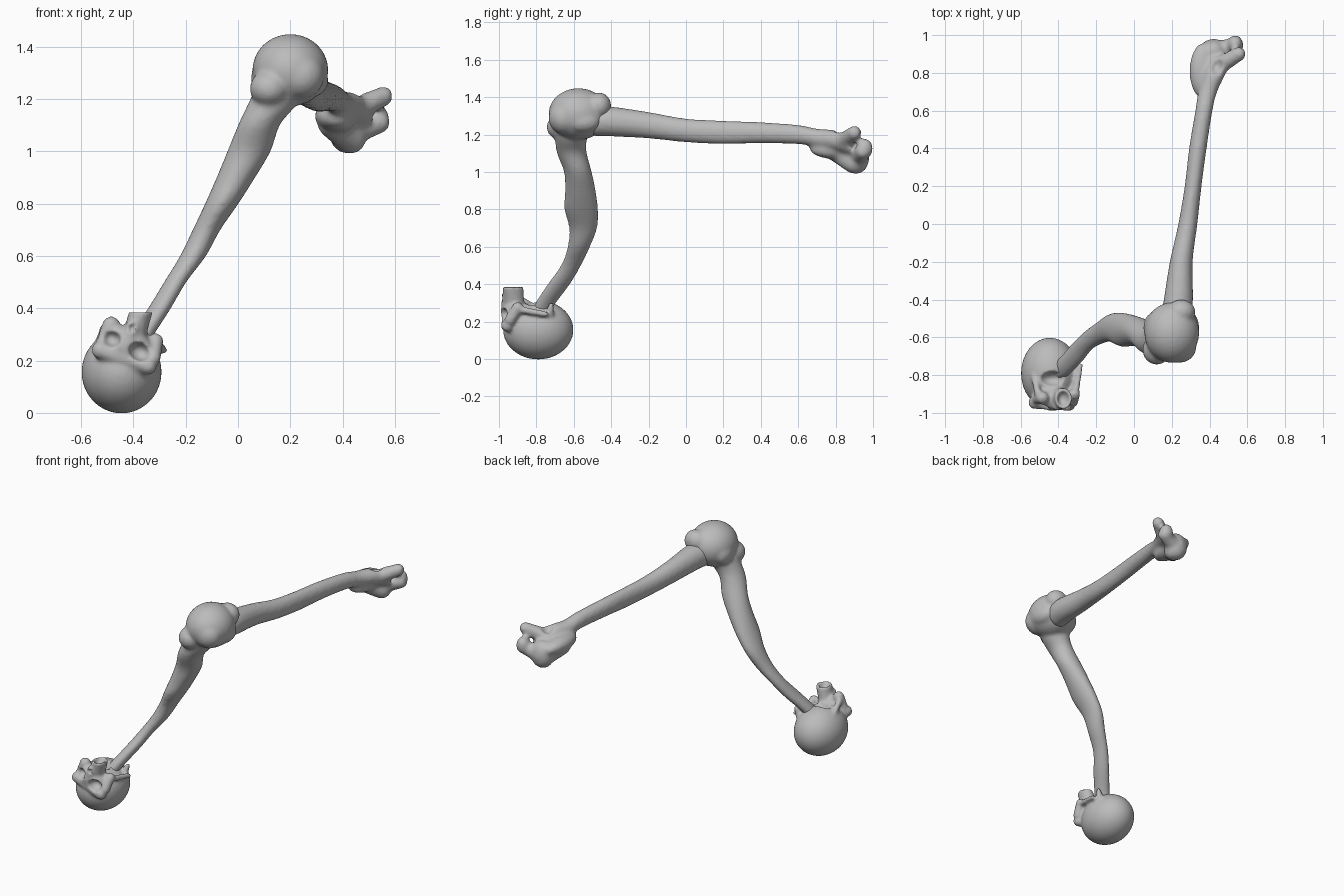
import bpy, bmesh, math
from mathutils import Matrix, Vector

if "Cube" in bpy.data.objects:
    bpy.data.objects.remove(bpy.data.objects["Cube"])

bone = bpy.data.materials.new("bone_grey")
bone.diffuse_color = (0.5, 0.5, 0.5, 1)
bone.use_nodes = True
bone.node_tree.nodes["Principled BSDF"].inputs["Base Color"].default_value = bone.diffuse_color


def ball(bm, c, r, tilt=0):
    """Ellipsoid with centre c, radii r, turned about the y axis."""
    m = Matrix.Translation(c) @ Matrix.Rotation(tilt, 4, 'Y') @ Matrix.Diagonal((*r, 1))
    bmesh.ops.create_icosphere(bm, subdivisions=4, radius=1, matrix=m)


def rod(bm, a, b, ra, rb, n=8):
    """Rounded rod made of a row of balls."""
    a, b = Vector(a), Vector(b)
    for i in range(n + 1):
        t = i / n
        ball(bm, a.lerp(b, t), [ra + (rb - ra) * t] * 3)


def spline(p, t):
    """Catmull-Rom interpolation through a list of tuples."""
    i = min(int(t), len(p) - 2)
    f = t - i
    q = [p[max(0, min(len(p) - 1, i + k))] for k in (-1, 0, 1, 2)]
    return [0.5 * (2 * b + (c - a) * f + (2 * a - 5 * b + 4 * c - d) * f ** 2
                   + (3 * b - a - 3 * c + d) * f ** 3) for a, b, c, d in zip(*q)]


def loft(bm, rings, v_axis, steps=5, sides=24):
    """Closed tube through rings (x, y, z, radius along x, radius along v_axis)."""
    loops = []
    for k in range((len(rings) - 1) * steps + 1):
        x, y, z, a, b = spline(rings, k / steps)
        loops.append([bm.verts.new(Vector((x + a * math.cos(s), y, z)) + Vector(v_axis) * b * math.sin(s))
                      for s in (2 * math.pi * j / sides for j in range(sides))])
    faces = [bm.faces.new(loops[0]), bm.faces.new(loops[-1][::-1])]
    for p, q in zip(loops, loops[1:]):
        for j in range(sides):
            n = (j + 1) % sides
            faces.append(bm.faces.new((p[j], q[j], q[n], p[n])))
    bmesh.ops.recalc_face_normals(bm, faces=faces)


def make(name, bm):
    me = bpy.data.meshes.new(name)
    bm.to_mesh(me)
    bm.free()
    ob = bpy.data.objects.new(name, me)
    bpy.context.collection.objects.link(ob)
    return ob


def fuse(name, bm, cuts, voxel, smooth):
    """Melt the parts together, carve the hollows and soften the result."""
    ob = make(name, bm)
    cb = bmesh.new()
    for c in cuts:
        ball(cb, *c)
    cutter = make(name + "_cutter", cb)
    cutter.hide_render = True

    def remesh():
        m = ob.modifiers.new("Remesh", 'REMESH')
        m.mode, m.voxel_size, m.use_smooth_shade = 'VOXEL', voxel, True
    remesh()
    if cuts:
        m = ob.modifiers.new("Carve", 'BOOLEAN')
        m.operation, m.solver, m.object, m.use_self = 'DIFFERENCE', 'EXACT', cutter, True
        remesh()
    m = ob.modifiers.new("Soften", 'SMOOTH')
    m.factor, m.iterations = 0.5, smooth
    dg = bpy.context.evaluated_depsgraph_get()
    me = bpy.data.meshes.new_from_object(ob.evaluated_get(dg))
    ob.modifiers.clear()
    ob.data = me
    bpy.data.objects.remove(cutter)
    me.materials.clear()
    me.materials.append(bone)
    for p in me.polygons:
        p.use_smooth = True
        p.material_index = 0


# Upper long bone: shaft along y with a flared, knobbly far end
bm = bmesh.new()
loft(bm, [(.22, -.5, 1.27, .08, .08), (.235, -.4, 1.27, .078, .08),
          (.25, -.2, 1.25, .061, .071), (.285, 0, 1.222, .051, .064),
          (.313, .2, 1.212, .045, .063), (.338, .4, 1.21, .047, .057),
          (.37, .6, 1.2, .046, .052), (.39, .7, 1.182, .051, .05),
          (.43, .8, 1.17, .058, .055), (.465, .88, 1.15, .06, .06)], (0, 0, 1))
ball(bm, (.37, .81, 1.125), (.078, .15, .055), math.radians(15))
rod(bm, (.35, .8, 1.1), (.43, .9, 1.05), .045, .06)
ball(bm, (.42, .915, 1.08), (.075, .065, .09))
rod(bm, (.43, .92, 1.07), (.54, .945, 1.11), .05, .042)
rod(bm, (.47, .85, 1.17), (.555, .9, 1.21), .045, .038)
ball(bm, (.535, .955, 1.125), (.042, .045, .055))
fuse("upper_long_bone", bm, [((.435, .84, 1.235), (.038, .05, .05)),
                             ((.475, 1.01, 1.17), (.025, .06, .06)),
                             ((.60, .92, 1.16), (.025, .06, .025))], .011, 6)

# Lower long bone: rounded joint head and a bent shaft leading down
bm = bmesh.new()
loft(bm, [(.18, -.6, 1.27, .1, .11), (.125, -.615, 1.17, .092, .085),
          (.08, -.61, 1.1, .08, .08), (.042, -.578, 1, .083, .074),
          (-.008, -.565, .9, .074, .082), (-.062, -.56, .8, .064, .09),
          (-.12, -.55, .7, .053, .075), (-.172, -.573, .6, .05, .06),
          (-.24, -.615, .5, .043, .054), (-.3, -.68, .4, .044, .06),
          (-.365, -.75, .3, .045, .055), (-.40, -.78, .24, .045, .05)], (0, 1, 0))
ball(bm, (.2, -.575, 1.31), (.145, .16, .138))
ball(bm, (.12, -.665, 1.24), (.075, .08, .07))
ball(bm, (.24, -.65, 1.29), (.09, .085, .09))
ball(bm, (.25, -.465, 1.355), (.075, .065, .07))
ball(bm, (.1, -.55, 1.28), (.05, .08, .07))
ball(bm, (.29, -.55, 1.27), (.055, .09, .06))
fuse("lower_long_bone", bm, [], .011, 6)

# Skull: upside down and tilted, with the face towards the front
t = math.radians(22)
bm = bmesh.new()
ball(bm, (-.445, -.79, .156), (.153, .188, .158))
ball(bm, (-.425, -.925, .255), (.105, .065, .075), t)        # face
rod(bm, (-.525, -.945, .24), (-.345, -.955, .18), .035, .035)  # brow
rod(bm, (-.52, -.93, .25), (-.485, -.92, .335), .028, .034)  # left cheek
rod(bm, (-.325, -.94, .21), (-.315, -.90, .275), .03, .03)   # right cheek
rod(bm, (-.43, -.965, .25), (-.405, -.965, .33), .02, .026)  # nose bridge
loft(bm, [(-.41, -.915, .26, .055, .06), (-.39, -.92, .32, .046, .055),
          (-.372, -.925, .385, .046, .056)], (0, 1, 0))      # upper jaw
rod(bm, (-.31, -.89, .265), (-.285, -.75, .24), .02, .016)   # right arch
rod(bm, (-.51, -.89, .32), (-.54, -.76, .25), .02, .016)     # left arch
rod(bm, (-.33, -.73, .24), (-.31, -.72, .29), .025, .014)    # base spur
fuse("skull", bm, [((-.485, -.99, .285), (.038, .06, .033), t),
                   ((-.375, -.99, .235), (.044, .06, .036), t),
                   ((-.405, -1.0, .325), (.014, .035, .02), t),
                   ((-.37, -.925, .40), (.032, .042, .05), t),
                   ((-.425, -.82, .345), (.075, .045, .085), t)], .008, 4)
